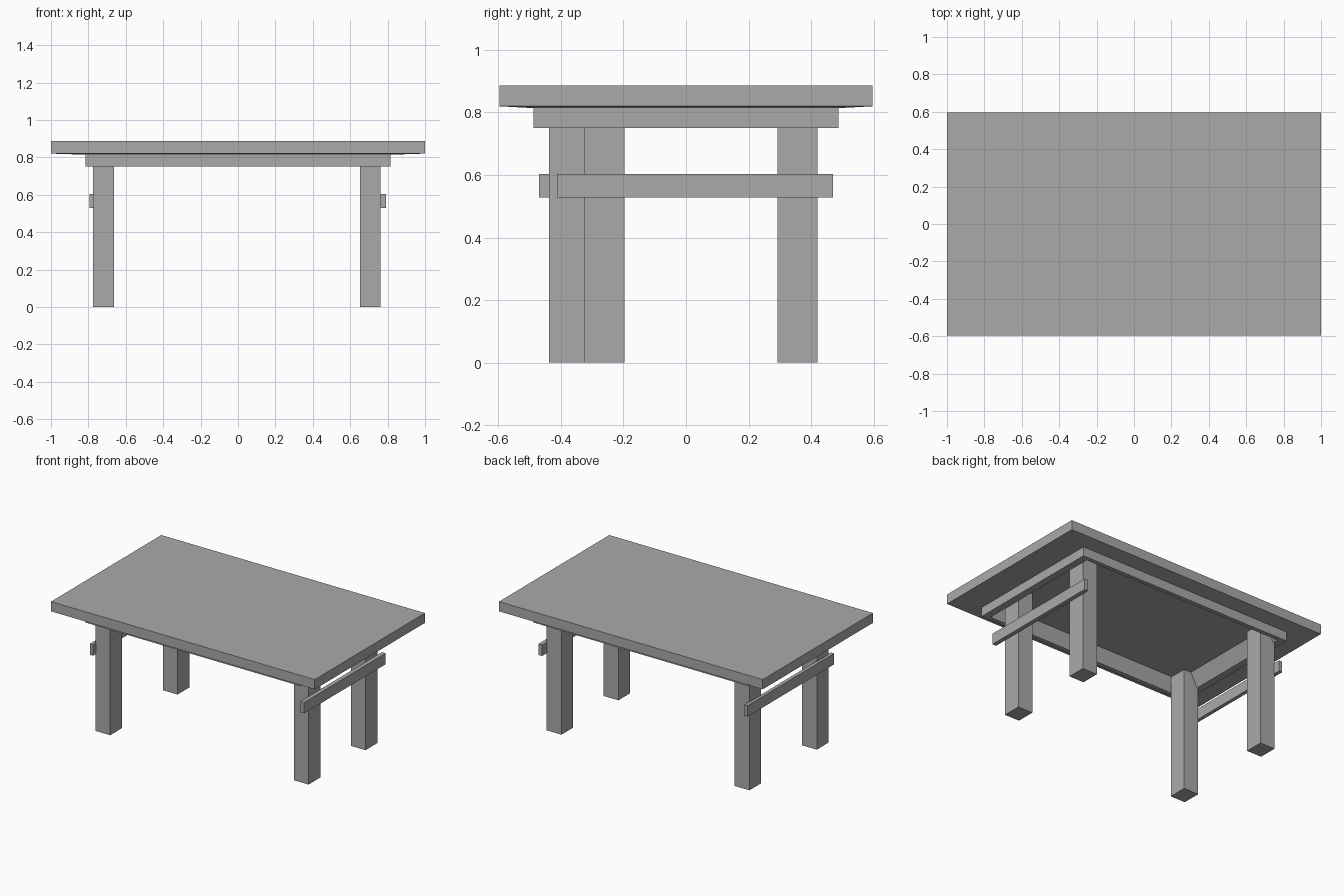
import bpy, bmesh

cube = bpy.data.objects.get("Cube")
if cube:
    bpy.data.objects.remove(cube, do_unlink=True)

GREY = (0.4, 0.4, 0.4, 1)
mat = bpy.data.materials.new("plain grey")
mat.use_nodes = True
mat.diffuse_color = GREY
mat.node_tree.nodes["Principled BSDF"].inputs["Base Color"].default_value = GREY


def loft(name, rings):
    """Join rectangles (x0, x1, y0, y1, z) with flat walls and cap both ends."""
    bm = bmesh.new()
    loops = [[bm.verts.new(p) for p in ((x0, y0, z), (x1, y0, z), (x1, y1, z), (x0, y1, z))]
             for x0, x1, y0, y1, z in rings]
    bm.faces.new(loops[0])
    bm.faces.new(loops[-1])
    for a, b in zip(loops, loops[1:]):
        for i in range(4):
            j = (i + 1) % 4
            bm.faces.new((a[i], a[j], b[j], b[i]))
    bmesh.ops.recalc_face_normals(bm, faces=bm.faces)
    mesh = bpy.data.meshes.new(name)
    bm.to_mesh(mesh)
    bm.free()
    mesh.materials.append(mat)
    obj = bpy.data.objects.new(name, mesh)
    bpy.context.collection.objects.link(obj)
    return obj


def box(name, x0, x1, y0, y1, z0, z1):
    return loft(name, [(x0, x1, y0, y1, z0), (x0, x1, y0, y1, z1)])


def ring(x, y, z):
    return (-x, x, -y, y, z)


# Tabletop with a frame below it and a recess inside the frame
TX, TY, UNDER, TOP = 1.0, 0.597, 0.82, 0.887
AX, AY, APRON_BOTTOM, CEILING = 0.815, 0.488, 0.751, 0.845
loft("tabletop", [ring(TX, TY, TOP),
                  ring(TX, TY, UNDER),
                  ring(AX, AY, UNDER - 0.006),
                  ring(AX, AY, APRON_BOTTOM),
                  ring(AX * 0.94, AY * 0.94, APRON_BOTTOM),
                  ring(AX * 0.88, AY * 0.88, CEILING)])

# Legs: x start, y start
LEGS = {"front_left_leg": (0.651, -0.325), "front_right_leg": (-0.775, -0.438),
        "back_left_leg": (0.651, 0.292), "back_right_leg": (-0.775, 0.292)}
for name, (x, y) in LEGS.items():
    box(name, x, x + 0.112, y, y + 0.128, 0, CEILING)

# Rails on the outside of each pair of legs
box("left_rail", 0.762, 0.791, -0.412, 0.47, 0.529, 0.604)
box("right_rail", -0.795, -0.77, -0.47, 0.47, 0.529, 0.604)
